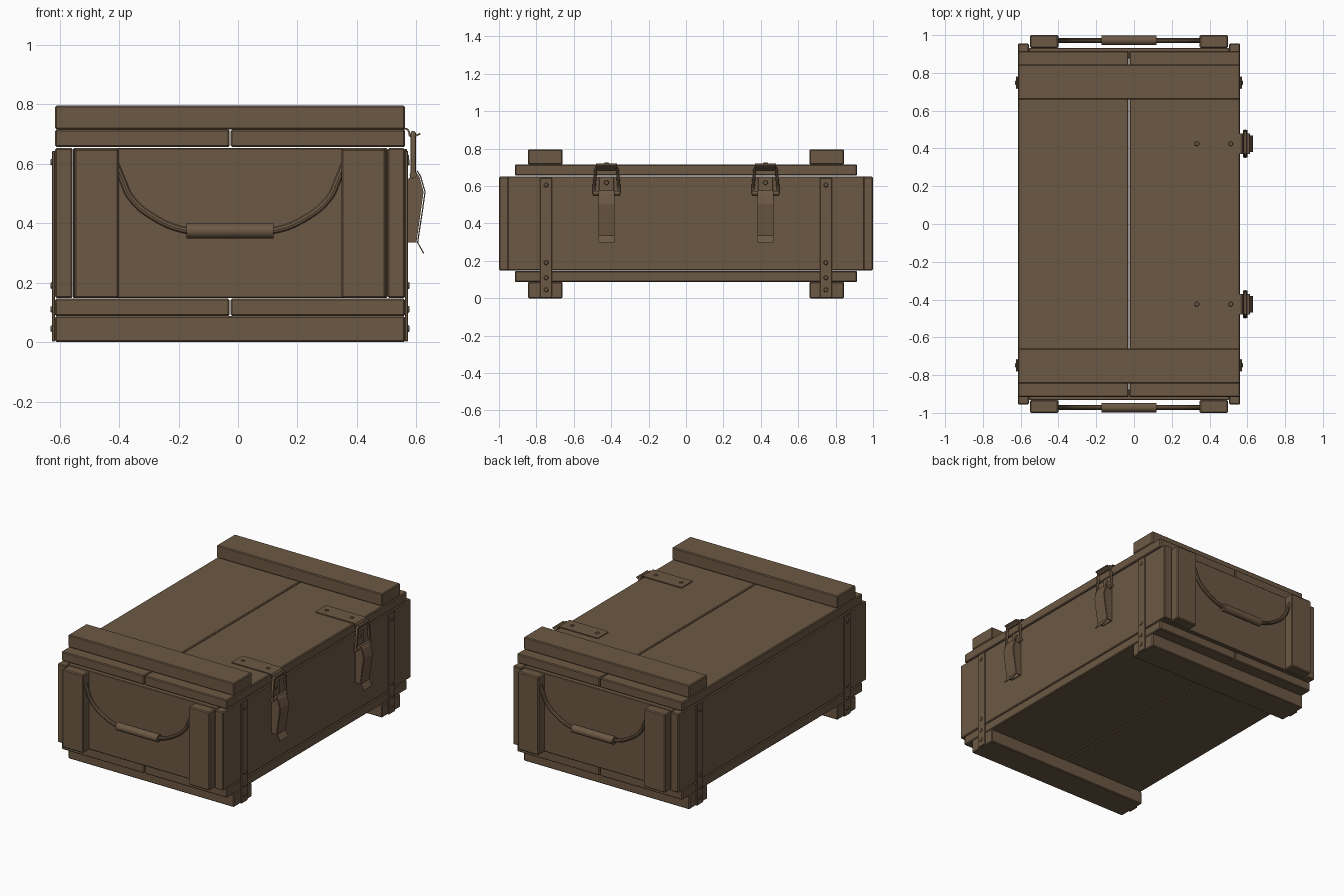
import bpy, bmesh, math
from mathutils import Vector

if "Cube" in bpy.data.objects:
    bpy.data.objects.remove(bpy.data.objects["Cube"])

brown = bpy.data.materials.new("brown paint")
brown.diffuse_color = (0.150, 0.098, 0.058, 1)
brown.use_nodes = True
brown.node_tree.nodes["Principled BSDF"].inputs["Base Color"].default_value = brown.diffuse_color
CX = -0.0265                       # wooden body is slightly off centre
X0, X1 = -0.615, 0.562             # wooden body sides


def finish(obj, smooth=False):
    obj.data.materials.append(brown)
    if smooth:
        bpy.ops.object.select_all(action='DESELECT')
        bpy.context.view_layer.objects.active = obj
        obj.select_set(True)
        bpy.ops.object.shade_smooth_by_angle(angle=math.radians(35))
    return obj


def from_bmesh(name, bm, smooth=False):
    bmesh.ops.recalc_face_normals(bm, faces=bm.faces)
    me = bpy.data.meshes.new(name)
    bm.to_mesh(me)
    bm.free()
    obj = bpy.data.objects.new(name, me)
    bpy.context.collection.objects.link(obj)
    return finish(obj, smooth)


def box(name, x, y, z, bevel=0.005):
    bm = bmesh.new()
    bmesh.ops.create_cube(bm, size=1)
    for v in bm.verts:
        v.co = Vector([(a + b) / 2 + c * abs(b - a) for (a, b), c in zip((x, y, z), v.co)])
    if bevel:
        bmesh.ops.bevel(bm, geom=bm.edges[:], offset=bevel, segments=1, affect='EDGES')
    return from_bmesh(name, bm)


def cylinder(name, centre, axis, r, length, sides=16, bevel=0.0):
    bm = bmesh.new()
    bmesh.ops.create_cone(bm, cap_ends=True, segments=sides, radius1=r, radius2=r - bevel, depth=length)
    rot = Vector((0, 0, 1)).rotation_difference(Vector(axis))
    for v in bm.verts:
        v.co = rot @ v.co + Vector(centre)
    return from_bmesh(name, bm, True)


def extrude_xz(name, pts, y0, y1):
    """Closed x/z outline extruded along y."""
    bm = bmesh.new()
    face = bm.faces.new([bm.verts.new((x, y0, z)) for x, z in pts])
    new = bmesh.ops.extrude_face_region(bm, geom=[face])['geom']
    bmesh.ops.translate(bm, verts=[g for g in new if isinstance(g, bmesh.types.BMVert)],
                        vec=(0, y1 - y0, 0))
    return from_bmesh(name, bm)


def strip_xz(name, pts, t, y0, y1):
    """Bent sheet of thickness t that follows an x/z path."""
    p = [Vector(q) for q in pts]
    off = []
    for i, q in enumerate(p):
        d = (p[min(i + 1, len(p) - 1)] - p[max(i - 1, 0)]).normalized()
        off.append(q + Vector((d.y, -d.x)) * t)
    return extrude_xz(name, p + off[::-1], y0, y1)


def tube(name, pts, r, cyclic=False, kind='POLY'):
    cu = bpy.data.curves.new(name, 'CURVE')
    cu.dimensions = '3D'
    cu.bevel_depth, cu.bevel_resolution, cu.resolution_u = r, 3, 8
    cu.use_fill_caps = True
    sp = cu.splines.new(kind)
    if kind == 'BEZIER':
        sp.bezier_points.add(len(pts) - 1)
        for b, p in zip(sp.bezier_points, pts):
            b.co = p
            b.handle_left_type = b.handle_right_type = 'AUTO'
    else:
        sp.points.add(len(pts) - 1)
        for b, p in zip(sp.points, pts):
            b.co = (*p, 1)
    sp.use_cyclic_u = cyclic
    tmp = bpy.data.objects.new(name, cu)
    bpy.context.collection.objects.link(tmp)
    me = bpy.data.meshes.new_from_object(tmp.evaluated_get(bpy.context.evaluated_depsgraph_get()))
    bpy.data.objects.remove(tmp)
    me.materials.clear()
    obj = bpy.data.objects.new(name, me)
    bpy.context.collection.objects.link(obj)
    return finish(obj, True)


# floor and lid: two boards each
for name, z in (("floor_board", (0.087, 0.146)), ("lid_board", (0.656, 0.715))):
    box(name + "_left", (X0, CX - 0.002), (-0.915, 0.915), z)
    box(name + "_right", (CX + 0.002, X1), (-0.915, 0.915), z)

# long side walls
box("side_wall_left", (X0, X0 + 0.059), (-0.955, 0.955), (0.148, 0.652))
box("side_wall_right", (X1 - 0.059, X1), (-0.955, 0.955), (0.148, 0.652))

for s, end in ((-1, "front"), (1, "back")):
    # skids, lid battens and end walls
    box("skid_" + end, (X0, X1), sorted((s * 0.66, s * 0.845)), (0.0, 0.087))
    box("lid_batten_" + end, (X0, X1), sorted((s * 0.66, s * 0.845)), (0.715, 0.795))
    box("end_wall_" + end, (X0 + 0.060, X1 - 0.060), sorted((s * 0.875, s * 0.932)), (0.148, 0.652), 0.003)

    # rope handle hung between two upright cleats
    for m, side in ((-1, "left"), (1, "right")):
        box(f"handle_cleat_{end}_{side}", sorted((CX + m * 0.374, CX + m * 0.524)),
            sorted((s * 0.932, s * 1.0)), (0.148, 0.650), 0.006)
    half = [(-0.385, 0.60), (-0.362, 0.545), (-0.335, 0.487), (-0.255, 0.418), (-0.145, 0.375)]
    path = half + [(-x, z) for x, z in half[::-1]]
    tube("handle_rope_" + end, [(CX + x, s * 0.972, z) for x, z in path], 0.0125, kind='BEZIER')
    cylinder("handle_grip_" + end, (CX, s * 0.972, 0.374), (1, 0, 0), 0.025, 0.293, 20)

    # metal corner straps with screws
    for m, x, side in ((-1, X0, "left"), (1, X1, "right")):
        box(f"strap_{end}_{side}", sorted((x, x + m * 0.010)), sorted((s * 0.716, s * 0.780)),
            (0.002, 0.643), 0.002)
        for z in (0.045, 0.11, 0.19, 0.605):
            cylinder(f"strap_screw_{end}_{side}", (x + m * 0.012, s * 0.748, z), (m, 0, 0),
                     0.013, 0.006, 12, 0.004)

    # latch: plate on the lid that hooks over the edge
    y = s * 0.425
    strip_xz("latch_lid_plate_" + end,
             [(0.29, 0.721), (0.560, 0.721), (0.572, 0.718), (0.578, 0.708), (0.580, 0.695),
              (0.588, 0.690), (0.597, 0.697), (0.612, 0.704)], 0.006, y - 0.055, y + 0.055)
    for x in (0.333, 0.512):
        cylinder("latch_lid_screw_" + end, (x, y, 0.722), (0, 0, 1), 0.014, 0.006, 12, 0.004)

    # wire loop around the hook
    loop = [(-0.068, 0.562), (-0.066, 0.60), (-0.057, 0.690), (-0.048, 0.702)]
    loop += [(-a, z) for a, z in loop[::-1]]
    tube("latch_loop_" + end, [(0.589, y + a, z) for a, z in loop], 0.009, cyclic=True)

    # base plate on the side wall with its screw
    box("latch_base_" + end, (X1, X1 + 0.007), (y - 0.040, y + 0.040), (0.335, 0.650), 0.002)
    cylinder("latch_base_screw_" + end, (X1 + 0.009, y, 0.618), (1, 0, 0), 0.014, 0.008, 12, 0.004)

    # folded lever: front sheet, two cheeks and a pivot pin
    strip_xz("latch_lever_" + end, [(0.600, 0.575), (0.612, 0.557), (0.627, 0.505), (0.618, 0.44),
                                    (0.602, 0.335), (0.623, 0.297)], -0.004, y - 0.043, y + 0.043)
    for m in (-1, 1):
        extrude_xz("latch_cheek_" + end, [(0.568, 0.335), (0.600, 0.335), (0.624, 0.505), (0.610, 0.556),
                                          (0.598, 0.572), (0.568, 0.545)],
                   y + m * 0.038, y + m * 0.043)
    cylinder("latch_pin_" + end, (0.589, y, 0.562), (0, 1, 0), 0.012, 0.146, 12)
